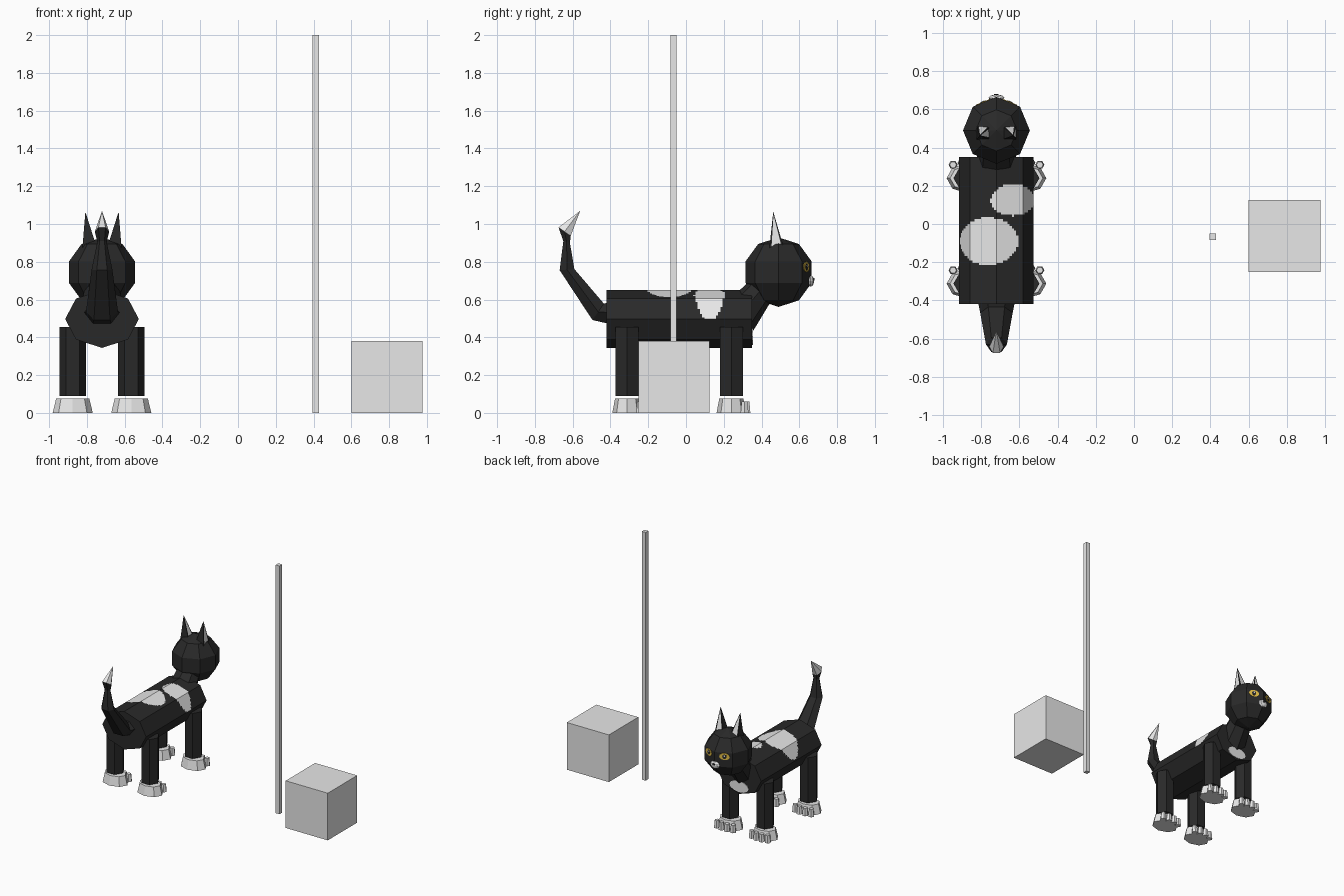
import bpy, bmesh
from math import sin, cos, pi, sqrt
from mathutils import Vector as V

cube = bpy.data.objects.get("Cube")
if cube:
    bpy.data.objects.remove(cube)

CX = -0.72                      # centre line of the animal
X, Y, Z = V((1, 0, 0)), V((0, 1, 0)), V((0, 0, 1))


def material(name, r, g, b):
    m = bpy.data.materials.new(name)
    m.use_nodes = True
    m.diffuse_color = (r, g, b, 1)
    node = next(n for n in m.node_tree.nodes if n.type == 'BSDF_PRINCIPLED')
    node.inputs["Base Color"].default_value = (r, g, b, 1)
    node.inputs["Roughness"].default_value = 0.8
    return m


BLACK = material("black fur", 0.022, 0.022, 0.022)
WHITE = material("white fur", 0.8, 0.8, 0.8)
GREY = material("plain grey", 0.8, 0.8, 0.8)
YELLOW = material("yellow eye", 0.75, 0.5, 0.06)


def finish(name, bm, *mats):
    bmesh.ops.remove_doubles(bm, verts=bm.verts[:], dist=1e-5)
    bmesh.ops.recalc_face_normals(bm, faces=bm.faces[:])
    mesh = bpy.data.meshes.new(name)
    bm.to_mesh(mesh)
    bm.free()
    for m in mats:
        mesh.materials.append(m)
    ob = bpy.data.objects.new(name, mesh)
    bpy.context.collection.objects.link(ob)
    return ob


def ring(c, u, v, n, turn=0.0):
    """n points on the ellipse with half axes u and v around c."""
    return [V(c) + u * cos(2 * pi * (i + turn) / n) + v * sin(2 * pi * (i + turn) / n)
            for i in range(n)]


def loft(rings):
    """Closed skin through a row of equal rings, capped at both ends."""
    bm = bmesh.new()
    rows = [[bm.verts.new(p) for p in r] for r in rings]
    n = len(rows[0])
    for a, b in zip(rows, rows[1:]):
        for i in range(n):
            j = (i + 1) % n
            bm.faces.new((a[i], a[j], b[j], b[i]))
    bm.faces.new(rows[0])
    bm.faces.new(rows[-1])
    return bm


def plate(name, c, u, v, normal, mat, n=12):
    """Thin painted detail."""
    c = V(c)
    return finish(name, loft([ring(c - normal * 0.002, u, v, n),
                              ring(c + normal * 0.002, u, v, n)]), mat)


def box(name, c, w, h, mat):
    r = w / sqrt(2)
    finish(name, loft([ring((c[0], c[1], z), X * r, Y * r, 4, 0.5) for z in (0, h)]), mat)


# Block and pole
box("block", (0.788, -0.063), 0.375, 0.38, GREY)
box("pole", (0.411, -0.066), 0.034, 2.0, GREY)


# Body: octagonal barrel, finely divided so the coat patches have stepped edges
def patch(p):
    x, y = p.x - CX, p.y
    if p.z < 0.5:
        return False
    reach = 0.165 if x > -0.05 else 0.14
    rear = ((x + 0.05) / reach) ** 2 + ((y + 0.09) / 0.125) ** 2 < 1
    fore = ((x - 0.085) / 0.115) ** 2 + ((y - 0.125) / 0.082) ** 2 < 1
    return rear or fore


corners = ring((CX, 0, 0.497), X * 0.195, Z * 0.153, 8)
outline = [a.lerp(b, k / 12) for a, b in zip(corners, corners[1:] + corners[:1])
           for k in range(12)]
STEPS = 64
body = loft([[p + Y * (-0.42 + 0.77 * s / STEPS) for p in outline]
             for s in range(STEPS + 1)])
for f in body.faces:
    f.material_index = int(len(f.verts) == 4 and patch(f.calc_center_median()))
finish("body", body, BLACK, WHITE)
plate("chest_patch", (CX, 0.352, 0.405), X * 0.085, Z * 0.045, Y, WHITE)

# Neck, leaning forward from the chest into the head
finish("neck", loft([ring((CX, 0.25, 0.475), X * 0.12, V((0, 0.1, -0.05)), 8),
                     ring((CX, 0.42, 0.68), X * 0.09, V((0, 0.06, -0.04)), 8)]), BLACK)

# Head
HEAD = V((CX, 0.49, 0.745))
bm = bmesh.new()
bmesh.ops.create_uvsphere(bm, u_segments=8, v_segments=5, radius=0.184)
bmesh.ops.translate(bm, verts=bm.verts[:], vec=HEAD)
finish("head", bm, BLACK)

# Muzzle
bm = bmesh.new()
bmesh.ops.create_uvsphere(bm, u_segments=8, v_segments=6, radius=1)
bmesh.ops.scale(bm, verts=bm.verts[:], vec=(0.042, 0.018, 0.03))
bmesh.ops.translate(bm, verts=bm.verts[:], vec=(CX, 0.66, 0.698))
finish("muzzle", bm, WHITE)
plate("nose", (CX, 0.678, 0.708), X * 0.012, Z * 0.008, Y, BLACK, 6)

for side, s in (("left", 1), ("right", -1)):
    # Ears: leaning pyramids with pale inset faces
    ear = loft([ring((CX + s * 0.065, 0.48, 0.87), X * 0.055, Y * 0.055, 4, 0.5),
                ring((CX + s * 0.088, 0.462, 1.065), X * 0, Y * 0, 4, 0.5)])
    bmesh.ops.remove_doubles(ear, verts=ear.verts[:], dist=1e-5)
    bmesh.ops.recalc_face_normals(ear, faces=ear.faces[:])
    ear.normal_update()
    inner = [f for f in ear.faces if len(f.verts) == 3 and max(f.normal.x, f.normal.y) > 0.7]
    bmesh.ops.inset_individual(ear, faces=inner, thickness=0.016)
    for f in inner:
        f.material_index = 1
    finish(side + "_ear", ear, BLACK, WHITE)

    # Eyes: layered discs on the two front facets
    out = V((s * sin(pi / 8), cos(pi / 8), 0))
    along = V((s * cos(pi / 8), -sin(pi / 8), 0))
    eye = HEAD + out * 0.163 + along * 0.008 + Z * 0.028
    plate(side + "_eye", eye, along * 0.04, Z * 0.028, out, YELLOW)
    plate(side + "_pupil", eye + out * 0.002, along * 0.017, Z * 0.019, out, BLACK, 8)
    plate(side + "_eye_glint", eye + out * 0.004 + Z * 0.007, along * 0.007, Z * 0.007,
          out, WHITE, 6)

    # Legs, paws and toes
    for end, y in (("front", 0.24), ("back", -0.312)):
        x = CX + s * 0.155
        name = side + "_" + end
        finish(name + "_leg", loft([ring((x, y, z), X * 0.07, Y * 0.07, 6)
                                    for z in (0.09, 0.455)]), BLACK)
        finish(name + "_paw", loft([ring((x, y, 0), X * 0.106, Y * 0.078, 8),
                                    ring((x, y, 0.075), X * 0.088, Y * 0.064, 8)]), WHITE)
        for i, dx in enumerate((-0.072, -0.025, 0.025, 0.072)):
            ty = y + (0.07 if abs(dx) > 0.05 else 0.08)
            finish(f"{name}_toe_{i + 1}",
                   loft([ring((x + dx, ty, 0), X * 0.024, Y * 0.024, 6),
                         ring((x + dx, ty, 0.06), X * 0.018, Y * 0.018, 6)]), WHITE)

# Tail: each ring spans a lower and an upper point, with a half width
tail_rings = []
for y0, z0, y1, z1, w in ((-0.40, 0.46, -0.38, 0.60, 0.10), (-0.50, 0.485, -0.43, 0.585, 0.085),
                          (-0.675, 0.755, -0.585, 0.762, 0.055),
                          (-0.652, 0.91, -0.612, 0.90, 0.025),
                          (-0.68, 0.985, -0.605, 0.935, 0.038),
                          (-0.56, 1.07, -0.56, 1.07, 0)):
    a, b = V((CX, y0, z0)), V((CX, y1, z1))
    tail_rings.append(ring((a + b) / 2, X * w, (b - a) / 2, 6, 0.5 if w == 0 else 0))
tail = loft(tail_rings)
for f in tail.faces:
    f.material_index = int(f.calc_center_median().z > 0.97)
finish("tail", tail, BLACK, WHITE)
